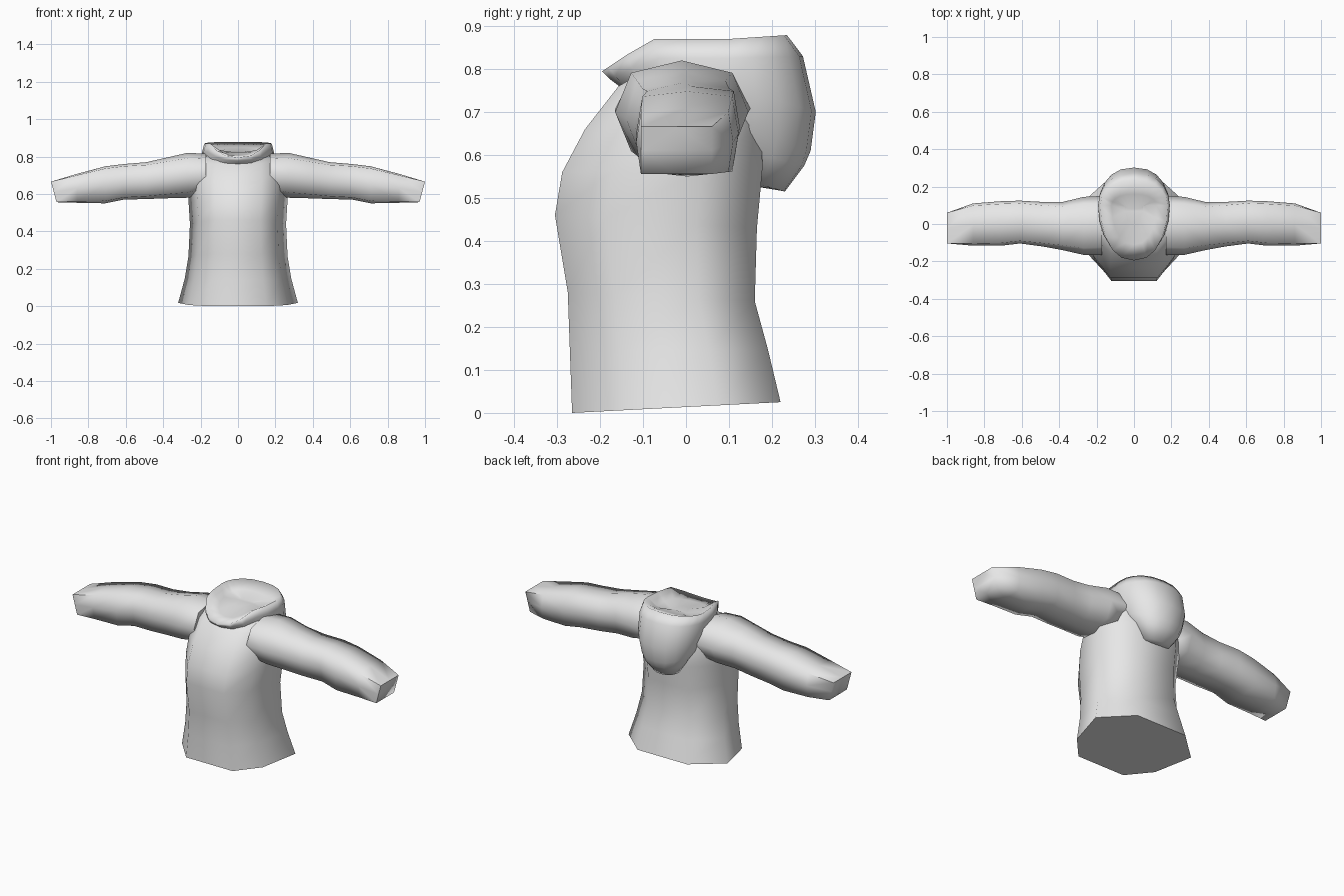
import bpy
import bmesh
import math

cube = bpy.data.objects.get("Cube")
if cube:
    bpy.data.objects.remove(cube)

# One cloth colour
cloth = bpy.data.materials.new("pale_grey_cloth")
cloth.use_nodes = True
COLOUR = (0.8, 0.8, 0.8, 1)
cloth.diffuse_color = COLOUR
cloth.node_tree.nodes["Principled BSDF"].inputs["Base Color"].default_value = COLOUR


def loft(name, rings, angle):
    """Skin a list of equal-length point rings, cap both ends, shade smooth."""
    bm = bmesh.new()
    loops = [[bm.verts.new(p) for p in ring] for ring in rings]
    n = len(loops[0])
    for a, b in zip(loops, loops[1:]):
        for i in range(n):
            j = (i + 1) % n
            bm.faces.new((a[i], a[j], b[j], b[i]))
    bm.faces.new(loops[0][::-1])
    bm.faces.new(loops[-1])
    bmesh.ops.recalc_face_normals(bm, faces=bm.faces)
    mesh = bpy.data.meshes.new(name)
    bm.to_mesh(mesh)
    bm.free()
    mesh.materials.append(cloth)
    obj = bpy.data.objects.new(name, mesh)
    bpy.context.collection.objects.link(obj)
    bpy.ops.object.select_all(action="DESELECT")
    obj.select_set(True)
    bpy.context.view_layer.objects.active = obj
    bpy.ops.object.shade_smooth_by_angle(angle=math.radians(angle))


def place(shape, u0, u1, v0, v1):
    """Fit a unit outline into a box."""
    u, v = (u0 + u1) / 2, (v0 + v1) / 2
    return [(u + s * (u1 - u0) / 2, v + t * (v1 - v0) / 2) for s, t in shape]


# Body: half width, front y, back y, front z, back z
half = [(0.47, -1), (0.82, -0.5), (1, 0.4), (0.5, 1)]
outline = half + [(-s, t) for s, t in reversed(half)]
body = [
    (0.32, -0.265, 0.22, 0.0, 0.025),
    (0.285, -0.27, 0.19, 0.14, 0.15),
    (0.265, -0.275, 0.16, 0.28, 0.26),
    (0.257, -0.305, 0.165, 0.46, 0.43),
    (0.265, -0.288, 0.178, 0.56, 0.57),
    (0.27, -0.235, 0.175, 0.66, 0.67),
    (0.26, -0.157, 0.15, 0.76, 0.74),
    (0.24, -0.08, 0.09, 0.805, 0.785),
]
rings = []
for w, y0, y1, z0, z1 in body:
    rings.append([(x, y, z0 + (z1 - z0) * (y - y0) / (y1 - y0))
                  for x, y in place(outline, -w, w, y0, y1)])
loft("body", rings, 75)


def soft_box(k):
    """Box outline whose corners are pulled in by k, so its sides bulge."""
    return [(-k, -k), (0, -1), (k, -k), (1, 0), (k, k), (0, 1), (-k, k), (-1, 0)]


# Sleeves: x, front y, back y, bottom z, top z, corner position
sleeve = [
    (0.17, -0.165, 0.15, 0.60, 0.815, 0.74),
    (0.27, -0.165, 0.145, 0.58, 0.82, 0.76),
    (0.38, -0.14, 0.118, 0.577, 0.795, 0.8),
    (0.49, -0.12, 0.118, 0.573, 0.77, 0.85),
    (0.61, -0.104, 0.125, 0.57, 0.76, 0.88),
    (0.71, -0.116, 0.122, 0.55, 0.748, 0.88),
    (0.86, -0.116, 0.11, 0.553, 0.708, 0.9),
    (0.985, -0.105, 0.06, 0.556, 0.666, 1.0),
]
for side, label in ((1, "left"), (-1, "right")):
    rings = []
    for x, y0, y1, z0, z1, corner in sleeve:
        lean = 0.27 if corner == 1 else 0
        rings.append([(side * (x + lean * (z - (z0 + z1) / 2)), y, z)
                      for y, z in place(soft_box(corner), y0, y1, z0, z1)])
    loft(label + "_sleeve", rings, 80)


def hood_ring(w, y0, y1, z0, zm, z1, n=20):
    """Egg-shaped loop with front, side and back heights and a dipped front."""
    mid = 0.1 if y0 < 0.05 else (y0 + y1) / 2
    ring = []
    for i in range(n):
        t = 2 * math.pi * i / n
        c, s = math.cos(t), math.sin(t)
        if c > 0:
            y, z = mid + c * (y1 - mid), zm + (z1 - zm) * c
        else:
            y = mid + c * (mid - y0)
            z = zm + (z0 - zm) * max(0, (-c - 0.62) / 0.38)
        ring.append((math.copysign(w * abs(s) ** 0.85, s), y, z))
    return ring


# Hood: a soft bag with a sagging top, resting on the shoulders
loft("hood", [
    hood_ring(0.05, 0.0, 0.08, 0.825, 0.825, 0.83),
    hood_ring(0.12, -0.11, 0.16, 0.805, 0.835, 0.85),
    hood_ring(0.18, -0.195, 0.235, 0.795, 0.87, 0.879),
    hood_ring(0.192, -0.178, 0.272, 0.777, 0.825, 0.83),
    hood_ring(0.19, -0.155, 0.302, 0.76, 0.76, 0.70),
    hood_ring(0.17, -0.08, 0.29, 0.72, 0.68, 0.61),
    hood_ring(0.13, 0.06, 0.275, 0.60, 0.60, 0.575),
    hood_ring(0.08, 0.12, 0.23, 0.54, 0.53, 0.515),
], 180)
